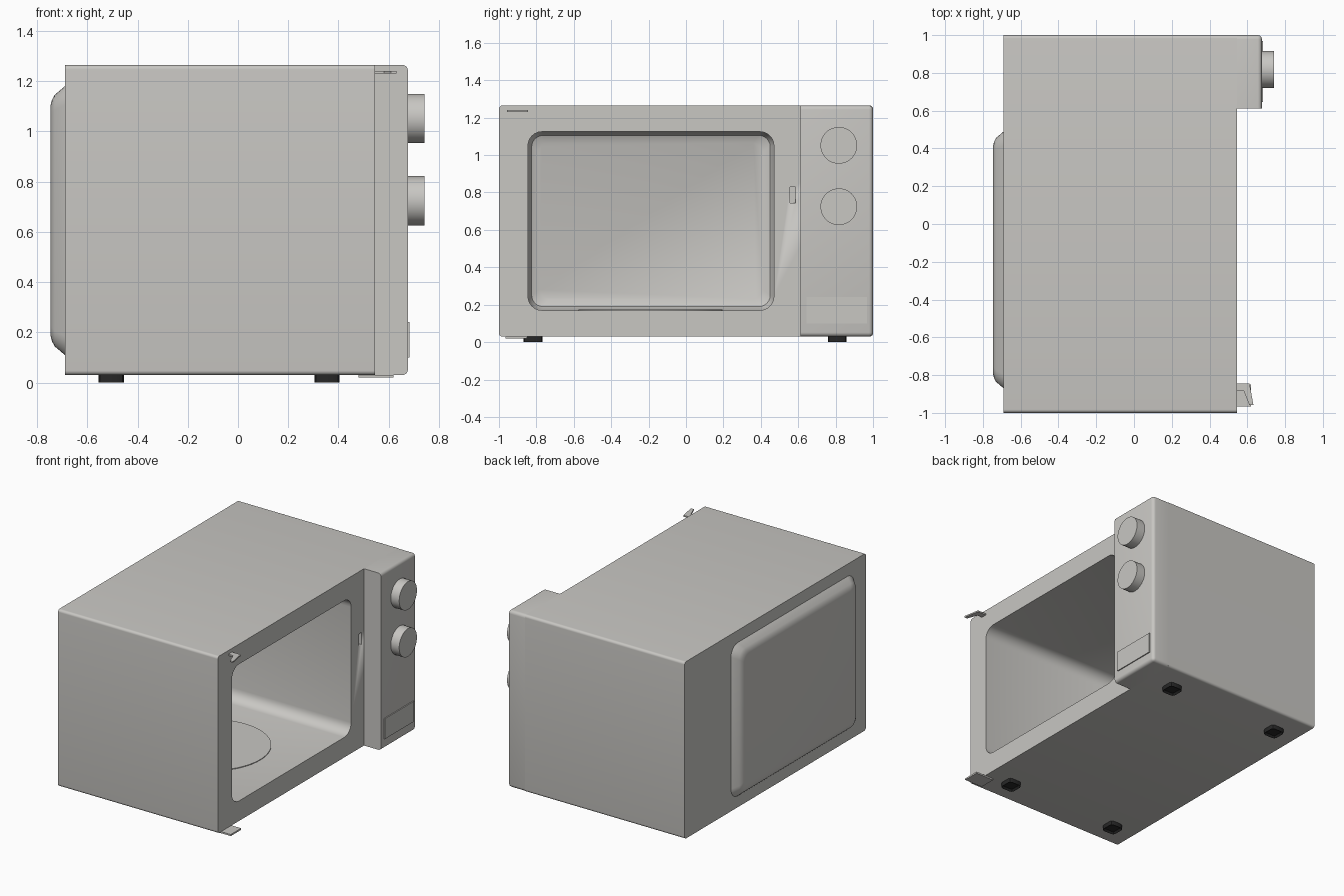
import bpy, bmesh, math
from mathutils import Matrix

if "Cube" in bpy.data.objects:
    bpy.data.objects.remove(bpy.data.objects["Cube"])


def material(name, col):
    m = bpy.data.materials.new(name)
    m.diffuse_color = (*col, 1)
    m.use_nodes = True
    m.node_tree.nodes["Principled BSDF"].inputs["Base Color"].default_value = m.diffuse_color
    return m


GREY = material("warm grey", (0.58, 0.57, 0.545))
BLACK = material("rubber black", (0.02, 0.02, 0.02))


def finish(bm, name, mat, angle=30):
    bmesh.ops.recalc_face_normals(bm, faces=bm.faces)
    me = bpy.data.meshes.new(name)
    bm.to_mesh(me)
    bm.free()
    ob = bpy.data.objects.new(name, me)
    bpy.context.collection.objects.link(ob)
    me.materials.append(mat)
    bpy.ops.object.select_all(action='DESELECT')
    ob.select_set(True)
    bpy.context.view_layer.objects.active = ob
    bpy.ops.object.shade_smooth_by_angle(angle=math.radians(angle))
    return ob


def ring(x, y0, y1, z0, z1, r, inset=0, n=6):
    """Rounded rectangle in the y-z plane at depth x."""
    y0, y1, z0, z1 = y0 + inset, y1 - inset, z0 + inset, z1 - inset
    centres = [(y1 - r, z1 - r), (y0 + r, z1 - r), (y0 + r, z0 + r), (y1 - r, z0 + r)]
    pts = []
    for k, (cy, cz) in enumerate(centres):
        for i in range(n + 1):
            a = math.pi / 2 * (k + i / n)
            pts.append((x, cy + r * math.cos(a), cz + r * math.sin(a)))
    return pts


def loft(name, rings, mat, angle=30):
    bm = bmesh.new()
    vs = [[bm.verts.new(p) for p in rg] for rg in rings]
    for a, b in zip(vs, vs[1:]):
        for i in range(len(a)):
            j = (i + 1) % len(a)
            bm.faces.new((a[i], a[j], b[j], b[i]))
    bm.faces.new(vs[0])
    bm.faces.new(vs[-1])
    return finish(bm, name, mat, angle)


def box_bm(lo, hi):
    bm = bmesh.new()
    bmesh.ops.create_cube(bm, size=1)
    for v in bm.verts:
        v.co = [l + (h - l) * (c + 0.5) for l, h, c in zip(lo, hi, v.co)]
    return bm


def box(name, lo, hi, mat):
    return finish(box_bm(lo, hi), name, mat)


def cylinder(name, loc, r, depth, axis, sides=48):
    bm = bmesh.new()
    rot = Matrix.Rotation(math.pi / 2, 4, 'Y') if axis == 'X' else Matrix()
    bmesh.ops.create_cone(bm, cap_ends=True, segments=sides, radius1=r, radius2=r,
                          depth=depth, matrix=Matrix.Translation(loc) @ rot)
    return finish(bm, name, GREY)


# Casing: back bulge, outer shell, front frame and cavity in one closed loft
bulge = (-0.87, 0.49, 0.11, 1.18)
outer = (-1.0, 1.0, 0.03, 1.265)
cavity = (-0.845, 0.47, 0.17, 1.125)
casing = loft("casing", [
    ring(-0.746, *bulge, 0.05, 0.074),
    ring(-0.741, *bulge, 0.055, 0.054),
    ring(-0.730, *bulge, 0.06, 0.034),
    ring(-0.690, *bulge, 0.075),
    ring(-0.690, *outer, 0.018),
    ring(0.545, *outer, 0.018),
    ring(0.545, *cavity, 0.075),
    ring(-0.66, *cavity, 0.075),
    ring(-0.70, *cavity, 0.06, 0.02),
    ring(-0.72, *cavity, 0.05, 0.06),
], GREY)

# Latch slot cut in the front frame
cutter = box("slot_cutter", (0.515, 0.555, 0.745), (0.6, 0.586, 0.83), GREY)
cutter.hide_render = True
mod = casing.modifiers.new("slot", 'BOOLEAN')
mod.operation = 'DIFFERENCE'
mod.object = cutter
bpy.context.view_layer.objects.active = casing
bpy.ops.object.modifier_apply(modifier=mod.name)
bpy.data.objects.remove(cutter)

# Control panel, rounded at the front and outer edges only
bm = box_bm((0.545, 0.612, 0.03), (0.677, 1.0, 1.265))
edges = []
for e in bm.edges:
    m = (e.verts[0].co + e.verts[1].co) / 2
    front = m.x > 0.67 and m.y > 0.7
    side = m.y > 0.99 and 0.55 < m.x < 0.67
    if front or side:
        edges.append(e)
bmesh.ops.bevel(bm, geom=edges, offset=0.022, segments=4, profile=0.5, affect='EDGES')
finish(bm, "control_panel", GREY)

# Knobs and door button
for i, z in enumerate((1.052, 0.724)):
    cylinder(f"knob_{i + 1}", (0.705, 0.817, z), 0.098, 0.074, 'X')
box("door_button", (0.66, 0.645, 0.10), (0.684, 0.968, 0.242), GREY)

# Turntable disc on the cavity floor
cylinder("turntable", (-0.08, -0.19, 0.171), 0.385, 0.008, 'Z', 64)

# Door hinges on the left of the opening
bm = bmesh.new()
outline = [(0.54, -0.845), (0.612, -0.845), (0.632, -0.958), (0.61, -0.958),
           (0.582, -0.885), (0.54, -0.885)]
face = bm.faces.new([bm.verts.new((x, y, 1.23)) for x, y in outline])
ext = bmesh.ops.extrude_face_region(bm, geom=[face])["geom"]
bmesh.ops.translate(bm, vec=(0, 0, 0.01),
                    verts=[g for g in ext if isinstance(g, bmesh.types.BMVert)])
finish(bm, "top_hinge", GREY)
box("bottom_hinge", (0.48, -0.965, 0.02), (0.62, -0.85, 0.031), GREY)

# Feet with clipped corners and a hollow underside
for x in (-0.505, 0.355):
    for y in (-0.818, 0.808):
        bm = box_bm((x - 0.05, y - 0.05, 0), (x + 0.05, y + 0.05, 0.032))
        upright = [e for e in bm.edges if abs(e.verts[0].co.z - e.verts[1].co.z) > 0.01]
        bmesh.ops.bevel(bm, geom=upright, offset=0.02, segments=2, profile=0.5, affect='EDGES')
        bm.normal_update()
        base = [f for f in bm.faces if f.normal.z < -0.9]
        bmesh.ops.inset_region(bm, faces=base, thickness=0.012)
        bmesh.ops.translate(bm, vec=(0, 0, 0.012), verts=base[0].verts)
        finish(bm, "foot", BLACK)
